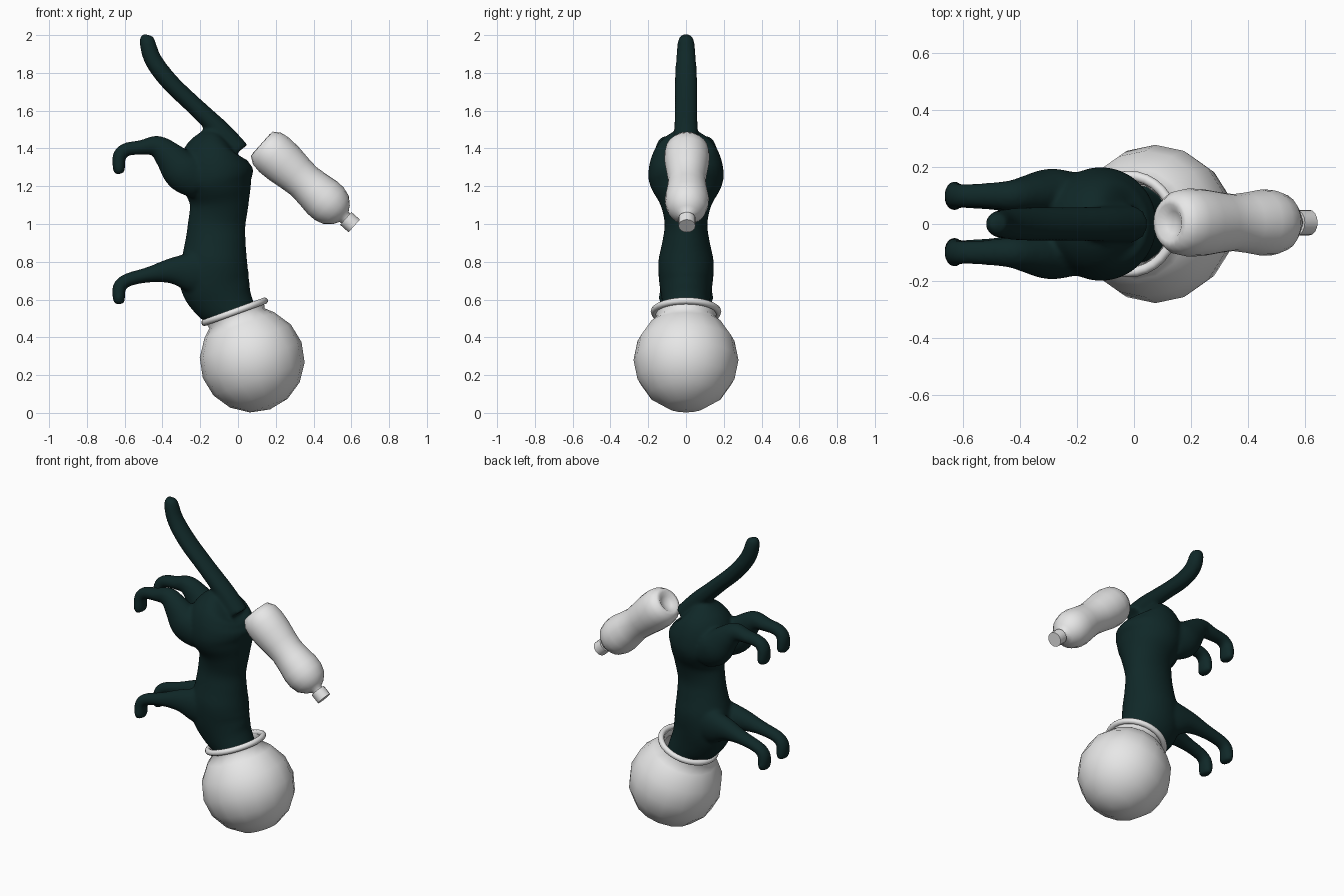
import bpy, bmesh, math
from mathutils import Vector, Matrix

cube = bpy.data.objects.get("Cube")
if cube:
    bpy.data.objects.remove(cube)


def material(name, rgb):
    m = bpy.data.materials.new(name)
    m.use_nodes = True
    m.diffuse_color = (*rgb, 1)
    m.node_tree.nodes["Principled BSDF"].inputs["Base Color"].default_value = (*rgb, 1)
    return m


fur = material("dark teal fur", (0.005, 0.021, 0.021))
white = material("plain white", (0.8, 0.8, 0.8))


def finish(bm, name, mat, angle=60):
    bmesh.ops.recalc_face_normals(bm, faces=bm.faces)
    mesh = bpy.data.meshes.new(name)
    bm.to_mesh(mesh)
    bm.free()
    obj = bpy.data.objects.new(name, mesh)
    bpy.context.collection.objects.link(obj)
    mesh.materials.append(mat)
    for o in bpy.context.selected_objects:
        o.select_set(False)
    obj.select_set(True)
    bpy.context.view_layer.objects.active = obj
    bpy.ops.object.shade_smooth_by_angle(angle=math.radians(angle))
    return obj


def skin(bm, rings):
    """Bridge neighbouring rings of vertices and cap both ends."""
    for a, b in zip(rings, rings[1:]):
        n = len(a)
        for i in range(n):
            j = (i + 1) % n
            bm.faces.new((a[i], a[j], b[j], b[i]))
    bm.faces.new(rings[0])
    bm.faces.new(rings[-1])


def refine(points, steps=4):
    """Catmull-Rom smoothing of the stations."""
    p = [Vector(q) for q in points]
    p = [p[0]] + p + [p[-1]]
    out = []
    for a, b, c, d in zip(p, p[1:], p[2:], p[3:]):
        for k in range(steps):
            t = k / steps
            out.append(0.5 * (2 * b + (c - a) * t + (2 * a - 5 * b + 4 * c - d) * t * t
                              + (3 * b - a - 3 * c + d) * t ** 3))
    return out + [p[-1]]


def limb(bm, points, segs=24):
    """Loft of ellipses; a station is x, y, z, in-plane radius, sideways radius."""
    st = refine(points)
    rings = []
    for i, s in enumerate(st):
        tangent = (st[min(i + 1, len(st) - 1)] - st[max(i - 1, 0)])
        t = Vector((tangent[0], 0, tangent[2])).normalized()
        side = Vector((0, 1, 0))
        across = side.cross(t)
        centre = Vector(s[:3])
        ring = []
        for k in range(segs):
            a = math.tau * k / segs
            ring.append(bm.verts.new(centre + across * s[3] * math.cos(a) + side * s[4] * math.sin(a)))
        rings.append(ring)
    skin(bm, rings)


def lathe(name, profile, mat, matrix, segs, angle=60):
    """Profile of (radius, height) turned about the local z axis."""
    bm = bmesh.new()
    rings = [[bm.verts.new((r * math.cos(math.tau * k / segs), r * math.sin(math.tau * k / segs), h))
              for k in range(segs)] for r, h in profile]
    skin(bm, rings)
    bmesh.ops.remove_doubles(bm, verts=bm.verts, dist=0.0005)
    bm.transform(matrix)
    return finish(bm, name, mat, angle)


# Animal: trunk as (height, belly x, back x, half width)
trunk = [(1.435, -0.15, 0.02, 0.09), (1.41, -0.23, 0.06, 0.15), (1.34, -0.30, 0.08, 0.188),
         (1.25, -0.31, 0.078, 0.2), (1.18, -0.28, 0.07, 0.18), (1.1, -0.255, 0.055, 0.135),
         (1.0, -0.265, 0.04, 0.113), (0.9, -0.28, 0.042, 0.127), (0.8, -0.3, 0.05, 0.147),
         (0.7, -0.31, 0.062, 0.143), (0.6, -0.24, 0.085, 0.128), (0.52, -0.15, 0.1, 0.12),
         (0.4, -0.1, 0.14, 0.12)]
bm = bmesh.new()
limb(bm, [((l + r) / 2, 0, z, (r - l) / 2, w) for z, l, r, w in trunk], 32)

# Head inside the bowl
bmesh.ops.create_uvsphere(bm, u_segments=24, v_segments=16, radius=0.15,
                          matrix=Matrix.Translation((0.05, 0, 0.32)))

# Tail
limb(bm, [(-0.483, 0, 2.003, 0.02, 0.02), (-0.482, 0, 1.975, 0.04, 0.042), (-0.45, 0, 1.87, 0.047, 0.053),
          (-0.36, 0, 1.75, 0.048, 0.06), (-0.23, 0, 1.625, 0.048, 0.06),
          (-0.09, 0, 1.49, 0.055, 0.063), (0.0, 0, 1.38, 0.065, 0.065)])

# Legs, mirrored left and right
for s in (-1, 1):
    limb(bm, [(-0.63, s * 0.1, 1.265, 0.022, 0.035), (-0.63, s * 0.1, 1.29, 0.032, 0.053),
              (-0.628, s * 0.1, 1.36, 0.036, 0.045), (-0.59, s * 0.1, 1.395, 0.036, 0.042),
              (-0.51, s * 0.1, 1.405, 0.04, 0.045), (-0.43, s * 0.1, 1.412, 0.057, 0.055),
              (-0.365, s * 0.105, 1.36, 0.08, 0.07), (-0.29, s * 0.105, 1.28, 0.11, 0.09),
              (-0.2, s * 0.09, 1.24, 0.11, 0.09)])
    limb(bm, [(-0.63, s * 0.095, 0.575, 0.022, 0.035), (-0.63, s * 0.095, 0.6, 0.032, 0.05),
              (-0.628, s * 0.095, 0.665, 0.036, 0.043), (-0.585, s * 0.095, 0.703, 0.036, 0.04),
              (-0.47, s * 0.09, 0.732, 0.042, 0.045), (-0.35, s * 0.08, 0.752, 0.07, 0.06),
              (-0.24, s * 0.07, 0.745, 0.11, 0.07), (-0.15, s * 0.06, 0.74, 0.11, 0.07)])
body = finish(bm, "animal_body", fur, 180)
remesh = body.modifiers.new("merge", 'REMESH')
remesh.mode = 'VOXEL'
remesh.voxel_size = 0.011
remesh.use_smooth_shade = True
soften = body.modifiers.new("soften", 'SMOOTH')
soften.factor = 0.5
soften.iterations = 8

# Round bowl over the head, open at the neck
tilt = Matrix.Translation((0.075, 0, 0.28)) @ Matrix.Rotation(math.radians(-20), 4, 'Y')
R = 0.278
angles = [math.pi * k / 8 for k in range(7)]
outer = [(R * math.sin(a), -R * math.cos(a)) for a in angles]
inner = [(r * 0.95, h * 0.95) for r, h in reversed(outer)]
outer[0] = inner[-1] = (0.0001, 0)
outer[0] = (0.0001, -R)
inner[-1] = (0.0001, -R * 0.95)
lathe("fish_bowl", outer + [(0.155, 0.235), (0.165, 0.27), (0.15, 0.27), (0.14, 0.235)] + inner,
      white, tilt, 16, 70)

# Rolled rim
bm = bmesh.new()
rim_rings = []
for k in range(32):
    a = math.tau * k / 32
    rim_rings.append([bm.verts.new(((0.169 + 0.018 * math.cos(b)) * math.cos(a),
                                    (0.169 + 0.018 * math.cos(b)) * math.sin(a),
                                    0.272 + 0.018 * math.sin(b)))
                      for b in [math.tau * j / 10 for j in range(10)]])
for a, b in zip(rim_rings, rim_rings[1:] + rim_rings[:1]):
    for j in range(10):
        bm.faces.new((a[j], a[(j + 1) % 10], b[(j + 1) % 10], b[j]))
bm.transform(tilt)
finish(bm, "bowl_rim", white)

# Bottle with pinched waist, and its cap
lean = Matrix.Translation((0.124, 0.005, 1.426)) @ Matrix.Rotation(math.radians(131.6), 4, 'Y')
lathe("bottle", [(0.0001, 0.03), (0.04, 0.02), (0.065, 0), (0.087, 0.003), (0.112, 0.04), (0.12, 0.09),
                 (0.117, 0.16), (0.106, 0.24), (0.1, 0.3), (0.106, 0.36), (0.116, 0.43), (0.115, 0.48),
                 (0.1, 0.53), (0.066, 0.567), (0.036, 0.585), (0.033, 0.61), (0.0001, 0.61)],
      white, lean, 20, 70)
lathe("bottle_cap", [(0.0001, 0.597), (0.045, 0.597), (0.045, 0.657), (0.0001, 0.657)],
      white, lean, 16, 40)
